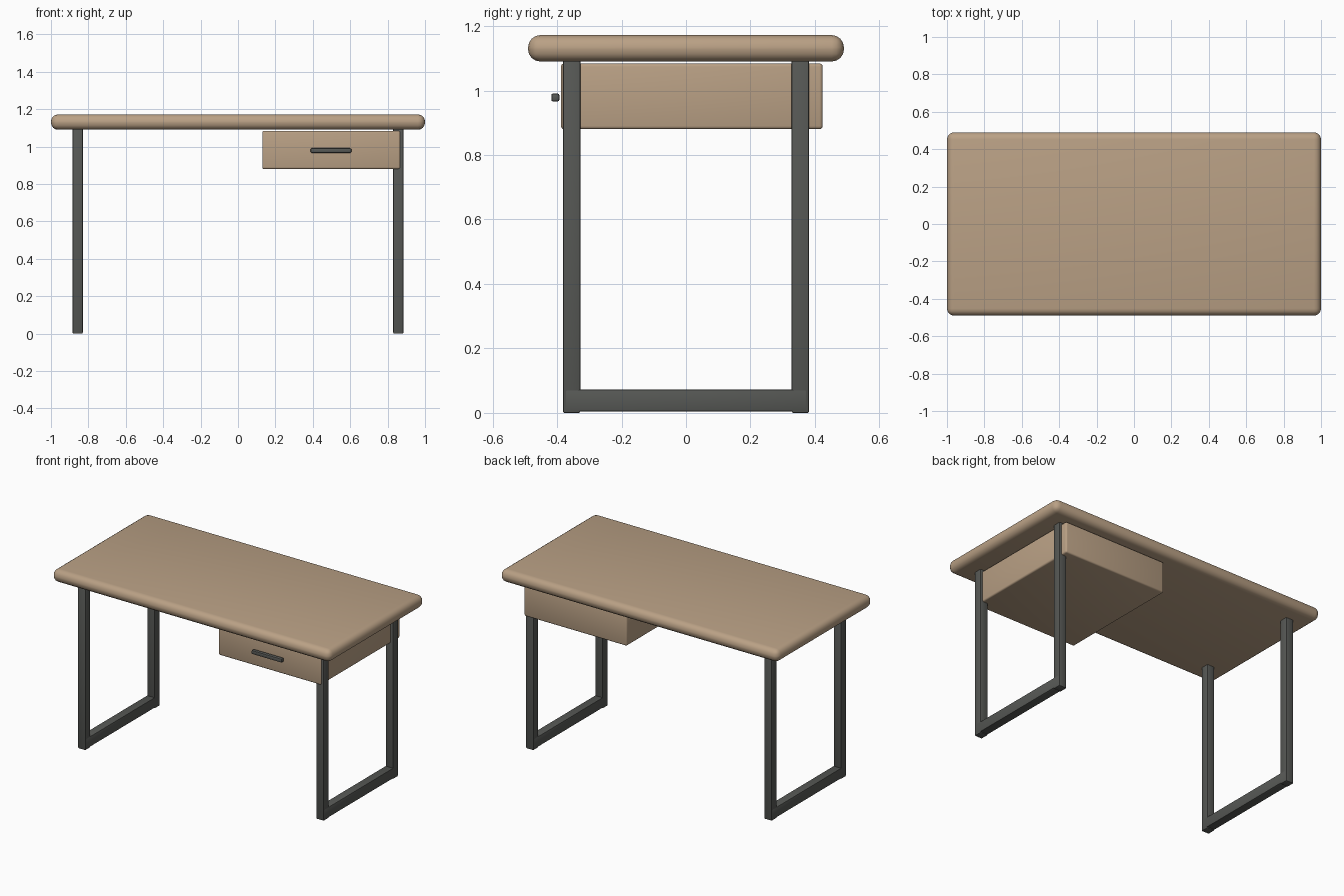
import bpy

cube = bpy.data.objects.get("Cube")
if cube:
    bpy.data.objects.remove(cube, do_unlink=True)


def make_material(name, rgb):
    mat = bpy.data.materials.new(name)
    mat.use_nodes = True
    mat.diffuse_color = (*rgb, 1)
    mat.node_tree.nodes["Principled BSDF"].inputs["Base Color"].default_value = (*rgb, 1)
    return mat


wood = make_material("light wood", (0.49, 0.355, 0.235))
metal = make_material("dark metal", (0.094, 0.098, 0.091))


def rounded_box(name, low, high, bevel, segments, mat):
    """Box between two corners with bevelled edges."""
    centre = [(a + b) / 2 for a, b in zip(low, high)]
    bpy.ops.mesh.primitive_cube_add(size=1, location=centre)
    obj = bpy.context.object
    obj.name = name
    obj.scale = [b - a for a, b in zip(low, high)]
    bpy.ops.object.transform_apply(location=False, rotation=False, scale=True)
    mod = obj.modifiers.new("rounded edges", 'BEVEL')
    mod.width = bevel
    mod.segments = segments
    mod.limit_method = 'ANGLE'
    bpy.ops.object.modifier_apply(modifier=mod.name)
    bpy.ops.object.shade_smooth_by_angle()
    obj.data.materials.append(mat)
    return obj


# Table top
rounded_box("table_top", (-1, -0.49, 1.09), (1, 0.49, 1.172), 0.038, 4, wood)

# Two side frames: a pair of legs joined by a floor bar
for side, sx in (("left", 1), ("right", -1)):
    x0, x1 = sorted((sx * 0.83, sx * 0.884))
    for end, sy in (("front", -1), ("back", 1)):
        y0, y1 = sorted((sy * 0.328, sy * 0.382))
        rounded_box(f"{side}_{end}_leg", (x0, y0, 0), (x1, y1, 1.1), 0.005, 2, metal)
    rounded_box(f"{side}_floor_bar", (x0 - 0.001, -0.375, 0.005),
                (x1 + 0.001, 0.375, 0.072), 0.005, 2, metal)

# Drawer under the left side, with a slim bar handle
rounded_box("drawer", (0.13, -0.388, 0.88), (0.868, 0.424, 1.084), 0.01, 3, wood)
rounded_box("drawer_handle", (0.388, -0.418, 0.966), (0.606, -0.393, 0.991), 0.006, 2, metal)
